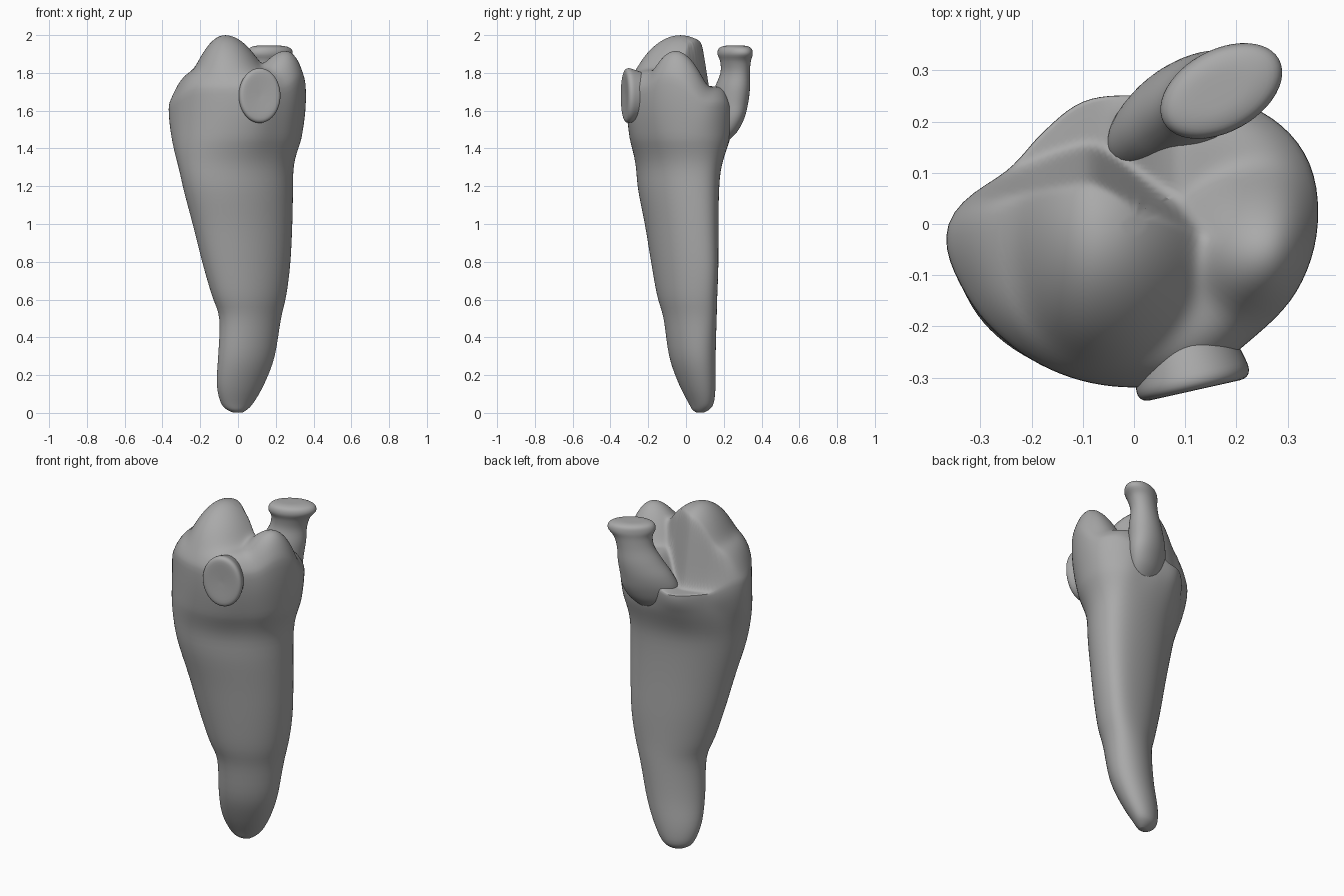
import bpy, bmesh, math
from math import sin, cos, pi, exp, log

cube = bpy.data.objects.get("Cube")
if cube:
    bpy.data.objects.remove(cube, do_unlink=True)

grey = bpy.data.materials.new("enamel_grey")
grey.use_nodes = True
COLOUR = (0.4, 0.4, 0.4, 1)
grey.diffuse_color = COLOUR
grey.node_tree.nodes["Principled BSDF"].inputs["Base Color"].default_value = COLOUR


def step(a, b, v):
    t = min(max((v - a) / (b - a), 0), 1)
    return t * t * (3 - 2 * t)


def spline(p, q, r, s, t):
    """Smooth curve value between q and r."""
    return q + 0.5 * t * (r - p + t * (2*p - 5*q + 4*r - s + t * (3*(q - r) + s - p)))


def resample(rows, n):
    out = []
    for i in range(len(rows) - 1):
        four = [rows[min(max(i + k, 0), len(rows) - 1)] for k in (-1, 0, 1, 2)]
        out += [[spline(*c, j / n) for c in zip(*four)] for j in range(n)]
    return out + [list(rows[-1])]


def skin(name, rings, angle=60):
    """Join closed rings into one capped smooth surface."""
    bm = bmesh.new()
    loops = [[bm.verts.new(p) for p in ring] for ring in rings]
    n = len(loops[0])
    for low, high in zip(loops, loops[1:]):
        for i in range(n):
            j = (i + 1) % n
            bm.faces.new((low[i], low[j], high[j], high[i]))
    bm.faces.new(loops[0][::-1])
    bm.faces.new(loops[-1])
    bmesh.ops.recalc_face_normals(bm, faces=bm.faces)
    mesh = bpy.data.meshes.new(name)
    bm.to_mesh(mesh)
    bm.free()
    mesh.materials.append(grey)
    obj = bpy.data.objects.new(name, mesh)
    bpy.context.collection.objects.link(obj)
    bpy.ops.object.select_all(action='DESELECT')
    obj.select_set(True)
    bpy.context.view_layer.objects.active = obj
    bpy.ops.object.shade_smooth_by_angle(angle=math.radians(angle))
    return obj


# Root profile: height, x range, y range
ROOT = [
    (0.00, -0.02, 0.02, 0.06, 0.09), (0.015, -0.055, 0.045, 0.035, 0.12),
    (0.05, -0.09, 0.08, 0.015, 0.147), (0.15, -0.113, 0.138, -0.037, 0.157),
    (0.30, -0.105, 0.195, -0.09, 0.157), (0.50, -0.098, 0.225, -0.118, 0.16),
    (0.62, -0.138, 0.25, -0.153, 0.16), (0.80, -0.19, 0.27, -0.185, 0.163),
    (1.00, -0.24, 0.28, -0.218, 0.163), (1.20, -0.293, 0.284, -0.257, 0.168),
    (1.35, -0.32, 0.285, -0.263, 0.182), (1.45, -0.33, 0.30, -0.272, 0.205)]
# Crown outline radius around the axis, in equal turns from +x
CROWN = [0.36, 0.362, 0.325, 0.265, 0.252, 0.26, 0.253, 0.27,
         0.365, 0.357, 0.338, 0.325, 0.32, 0.325, 0.322, 0.345]
SEG = 96
TURN = [2 * pi * i / SEG for i in range(SEG)]


def crown_point(t):
    f = t / (2 * pi) * len(CROWN)
    i = int(f)
    r = spline(*[CROWN[(i + k) % len(CROWN)] for k in (-1, 0, 1, 2)], f - i)
    return r * cos(t), r * sin(t)


def wall_point(t, row, z):
    """Skewed oval with a fuller back left corner, blending into the crown."""
    _, x0, x1, y0, y1 = row
    skew = 0.15
    corner = 0.022 * max(0, cos(t - pi / 4))**6 * step(0.3, 0.8, z)
    x = (x0 + x1) / 2 + (x1 - x0) / 2 * cos(t - skew) + corner
    y = (y0 + y1) / 2 + (y1 - y0) / 2 * sin(t + skew) + corner
    w = step(1.25, 1.62, z)
    cx, cy = crown_point(t)
    return x + (cx - x) * w, y + (cy - y) * w, z


def chewing_height(x, y, r):
    """Tall cusp on a shoulder with a steep back, a side cusp, a low back shelf."""
    crest = 0.085 + 0.2 * min(x + 0.1, 0) - 0.5 * max(x + 0.08, 0)
    behind = 5.5 * max(0, y - crest)
    tall = 2.0 - (7 if x < -0.07 else 4.2) * (x + 0.07)**2 - 3 * (y + 0.03)**2 - behind
    shoulder = 1.82 - 4 * max(0, -0.2 - x)**2 - behind
    side = 1.925 - (4.5 if x < 0.27 else 8) * (x - 0.27)**2 - 6.5 * (y + 0.06)**2
    shelf = 1.57 + 0.16 * step(-0.06, 0.1, x) * step(0.3, 0.2, y)
    k = 60
    top = log(sum(exp(k * (h - 1.7)) for h in (tall, shoulder, side, shelf))) / k + 1.7
    return top - 0.1 * r**9 * step(1.55, 1.78, top)


# Tooth body: root wall, crown wall, chewing surface
rows = resample(ROOT, 4)
rings = [[wall_point(t, r, r[0]) for t in TURN] for r in rows]
for k in range(1, 9):
    ring = []
    for t in TURN:
        rim = chewing_height(*crown_point(t), 1)
        z = 1.45 + (rim - 1.45) * k / 8
        x, y, _ = wall_point(t, rows[-1], 1.45 + 0.19 * k / 8)
        ring.append((x, y, z))
    rings.append(ring)
for k in range(1, 30):
    r = 1 - (k / 30)**1.25
    ring = []
    for t in TURN:
        x, y = (r * c for c in crown_point(t))
        ring.append((x, y, chewing_height(x, y, r)))
    rings.append(ring)
body = skin("tooth_body", rings, 80)
soften = body.modifiers.new("soften", 'SMOOTH')
soften.factor = 0.5
soften.iterations = 5


# Back spur: broad base, waisted post and a flared flat top
SPUR = [  # z, centre x, centre y, long radius, short radius
    (1.40, 0.08, 0.14, 0.05, 0.03), (1.48, 0.08, 0.18, 0.12, 0.07),
    (1.56, 0.085, 0.205, 0.15, 0.085), (1.64, 0.10, 0.225, 0.14, 0.09),
    (1.72, 0.125, 0.245, 0.12, 0.084), (1.80, 0.145, 0.26, 0.1, 0.07),
    (1.86, 0.16, 0.262, 0.105, 0.072), (1.90, 0.17, 0.26, 0.128, 0.08),
    (1.93, 0.17, 0.26, 0.118, 0.073), (1.943, 0.165, 0.26, 0.08, 0.048),
    (1.945, 0.165, 0.26, 0.02, 0.01)]
tilt = math.radians(29)
rings = []
for z, cx, cy, a, b in resample(SPUR, 4):
    rings.append([(cx + a * cos(t) * cos(tilt) - b * sin(t) * sin(tilt),
                   cy + a * cos(t) * sin(tilt) + b * sin(t) * cos(tilt), z)
                  for t in TURN[::2]])
skin("back_spur", rings)

# Front wear pad: shallow disc set into the crown wall
PAD = [(0.05, 0.85), (0.0, 0.97), (-0.022, 1), (-0.036, 0.95),
       (-0.042, 0.8), (-0.04, 0.4), (-0.038, 0.05)]
yaw = 0.22
rings = []
for depth, r in resample(PAD, 3):
    ring = []
    for t in TURN[::2]:
        u, v = 0.112 * r * cos(t), 0.145 * r * sin(t)
        ring.append((0.11 + u * cos(yaw) - depth * sin(yaw),
                     -0.284 + depth * cos(yaw) + u * sin(yaw), 1.68 + v))
    rings.append(ring)
skin("front_wear_pad", rings)
